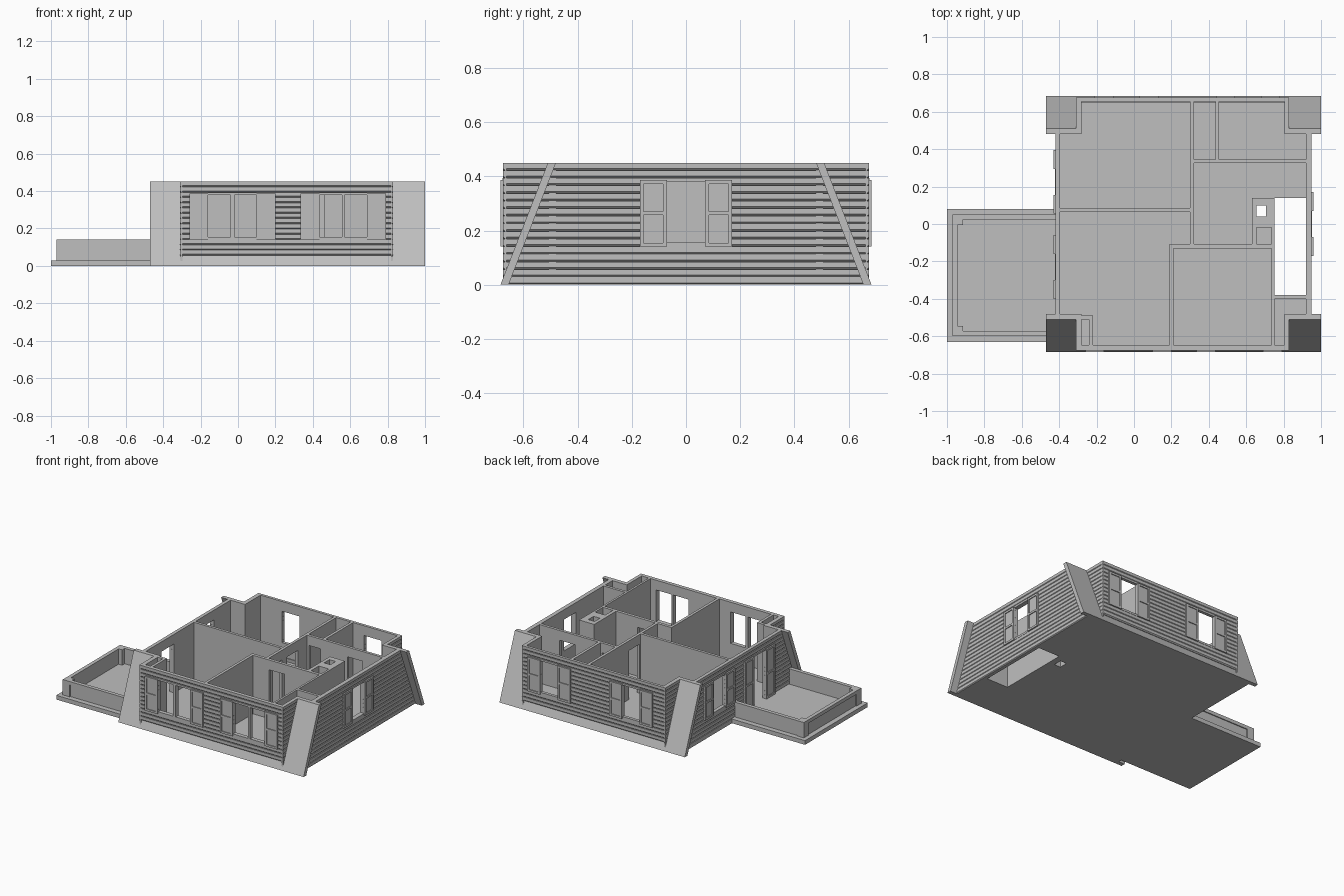
import bpy, bmesh
from mathutils import Vector

cube = bpy.data.objects.get("Cube")
if cube:
    bpy.data.objects.remove(cube, do_unlink=True)

grey = bpy.data.materials.new("plain grey")
grey.use_nodes = True
GREY = (0.52, 0.52, 0.52, 1)
grey.diffuse_color = GREY
grey.node_tree.nodes["Principled BSDF"].inputs["Base Color"].default_value = GREY

H = 0.45                       # wall height
FLOOR = 0.03
COURSE = H / 16                # siding board height
BOARD = 0.012                  # siding thickness
X0, X1, Y1 = -0.42, 0.95, 0.675   # outer wall faces
NX0, NX1 = -0.31, 0.83            # corner notch faces
SLOPE = 0.175 / H


def finish(name, bm):
    bmesh.ops.recalc_face_normals(bm, faces=bm.faces)
    mesh = bpy.data.meshes.new(name)
    bm.to_mesh(mesh)
    bm.free()
    mesh.materials.append(grey)
    obj = bpy.data.objects.new(name, mesh)
    bpy.context.collection.objects.link(obj)
    return obj


def prism(bm, points, vec):
    """Extrude a flat polygon along a vector."""
    lo = [bm.verts.new(p) for p in points]
    hi = [bm.verts.new(Vector(p) + Vector(vec)) for p in points]
    bm.faces.new(lo)
    bm.faces.new(hi)
    n = len(lo)
    for i in range(n):
        bm.faces.new((lo[i], lo[(i + 1) % n], hi[(i + 1) % n], hi[i]))


def box(bm, x0, x1, y0, y1, z0, z1):
    prism(bm, [(x0, y0, z0), (x1, y0, z0), (x1, y1, z0), (x0, y1, z0)], (0, 0, z1 - z0))


def boxes(name, *items):
    bm = bmesh.new()
    for item in items:
        box(bm, *item)
    return finish(name, bm)


def sheet(name, a0, a1, b0, b1, holes, place, vec):
    """Flat rectangle with rectangular holes, given thickness."""
    bm = bmesh.new()
    us = sorted({a0, a1} | {v for h in holes for v in h[:2]})
    vs = sorted({b0, b1} | {v for h in holes for v in h[2:]})
    grid = {(u, v): bm.verts.new(place(u, v)) for u in us for v in vs}
    for u, u2 in zip(us, us[1:]):
        for v, v2 in zip(vs, vs[1:]):
            if any(h[0] <= u < h[1] and h[2] <= v < h[3] for h in holes):
                continue
            bm.faces.new((grid[u, v], grid[u2, v], grid[u2, v2], grid[u, v2]))
    ext = bmesh.ops.extrude_face_region(bm, geom=bm.faces[:])
    new = [g for g in ext["geom"] if isinstance(g, bmesh.types.BMVert)]
    bmesh.ops.translate(bm, verts=new, vec=vec)
    bmesh.ops.delete(bm, geom=[v for v in bm.verts if not v.link_faces], context='VERTS')
    return finish(name, bm)


def wall_x(name, x0, x1, y0, y1, holes=()):
    return sheet(name, x0, x1, 0, H, holes, lambda u, z: (u, y0, z), (0, y1 - y0, 0))


def wall_y(name, x0, x1, y0, y1, holes=()):
    return sheet(name, y0, y1, 0, H, holes, lambda u, z: (x0, u, z), (x1 - x0, 0, 0))


# Outer sides: u runs along the wall, d points outward from its face
SIDES = {
    "front": lambda u, d, z: (u, -Y1 - d, z),
    "back": lambda u, d, z: (u, Y1 + d, z),
    "left": lambda u, d, z: (X1 + d, u, z),
    "right": lambda u, d, z: (X0 - d, u, z),
    "left_notch": lambda u, d, z: (NX1 + d, u, z),
    "right_notch": lambda u, d, z: (NX0 - d, u, z),
}


def block(bm, side, u0, u1, d0, d1, z0, z1):
    f = SIDES[side]
    pts = [Vector(f(u0, d, z)) for d, z in ((d0, z0), (d1, z0), (d1, z1), (d0, z1))]
    prism(bm, pts, Vector(f(u1, 0, 0)) - Vector(f(u0, 0, 0)))


def siding(side, ends, gaps=(), first=0):
    """Rows of bevelled boards, interrupted at openings."""
    bm = bmesh.new()
    f = SIDES[side]
    for i in range(first, 16):
        z = i * COURSE
        a, b = ends(z)
        cuts = [g for g in gaps if z + COURSE > g[2] and z < g[3]]
        stops = [a] + [v for g in sorted(cuts) for v in g[:2]] + [b]
        rows = ((-BOARD, z), (-0.007, z), (0, z + 0.007), (0, z + COURSE), (-BOARD, z + COURSE))
        for u0, u1 in zip(stops[::2], stops[1::2]):
            prism(bm, [f(u0, d, h) for d, h in rows], Vector(f(u1, 0, 0)) - Vector(f(u0, 0, 0)))
    finish(side + "_siding", bm)


def shutter(bm, side, u0, u1, z0, z1):
    rim = 0.014
    mid = z0 + (z1 - z0) * 0.5
    block(bm, side, u0, u1, -0.004, 0.004, z0, z1)
    for a, b in ((u0, u0 + rim), (u1 - rim, u1)):
        block(bm, side, a, b, 0, 0.01, z0, z1)
    for z in (z0, mid - rim / 2, z1 - rim):
        block(bm, side, u0 + rim, u1 - rim, 0, 0.01, z, z + rim)


def window(side, lights, z0=0.155, z1=0.38):
    """Shutters, sill, lintel and mullion around one or two openings."""
    bm = bmesh.new()
    a, b = lights[0][0], lights[-1][1]
    bottom = 5 * COURSE if z0 > 0.1 else z0
    top = 14 * COURSE
    for s0, s1 in ((a - 0.1, a), (b, b + 0.1)):
        shutter(bm, side, s0, s1, bottom, 0.386)
    block(bm, side, a, b, -0.014, 0.002, z1, top)
    if z0 > bottom:
        block(bm, side, a, b, -0.014, 0.002, bottom, z0)
    for l, r in zip(lights, lights[1:]):
        block(bm, side, l[1], r[0], -0.014, 0.002, z0, z1)
    finish(side + "_shutters_and_trim", bm)
    return (a, b, bottom, top), [(l[0], l[1], z0, z1) for l in lights]


# Windows and terrace door
layout = {
    "front": [[(-0.16, -0.04), (-0.02, 0.10)], [(0.435, 0.555), (0.57, 0.69)]],
    "back": [[(-0.11, 0.03)], [(0.54, 0.68)]],
    "left": [[(-0.07, 0.07)]],
    "right": [[(0.155, 0.295)]],
}
gaps, holes = {}, {}
for side, groups in layout.items():
    made = [window(side, g) for g in groups]
    if side == "right":
        made.append(window(side, [(-0.30, -0.16)], FLOOR))
    gaps[side] = [m[0] for m in made]
    holes[side] = [h for m in made for h in m[1]]

# Outer walls and siding
wall_x("front_wall", NX0 + 0.01, NX1 - 0.01, -0.664, -0.648, holes["front"])
wall_x("back_wall", NX0 + 0.01, NX1 - 0.01, 0.655, 0.664, holes["back"])
wall_y("left_wall", 0.92, X1 - 0.011, -0.5, 0.5, holes["left"])
wall_y("right_wall", X0 + 0.011, -0.395, -0.5, 0.5, holes["right"])
for side in ("front", "back"):
    siding(side, lambda z: (NX0, NX1), gaps[side], 2)
for side in ("left", "right"):
    siding(side, lambda z: (SLOPE * z - 0.672, 0.672 - SLOPE * z), gaps[side])
    siding(side + "_notch", lambda z: (-Y1, Y1), [(-0.49, 0.49, -1, 1)])

# Sloping corner slabs, plinth strips and notch walls
for s, end in ((1, "front"), (-1, "back")):
    for x0, x1, z, back, name in ((-0.47, NX0, H, 0.48, "right_corner_slab"),
                                  (NX1, 1.0, H, 0.48, "left_corner_slab"),
                                  (NX0, NX1, 0.055, 0.65, "plinth")):
        bm = bmesh.new()
        profile = ((0.685, 0), (0.685 - SLOPE * z, z), (back, z), (0.655, 0))
        prism(bm, [(x0, -s * y, h) for y, h in profile], (x1 - x0, 0, 0))
        finish(end + "_" + name, bm)
    ya, yb = sorted((-s * 0.48, -s * 0.505))
    yc, yd = sorted((-s * 0.48, -s * 0.664))
    boxes(end + "_notch_walls",
          (X0 + 0.005, -0.28, ya, yb, 0, H), (0.805, X1 - 0.005, ya, yb, 0, H),
          (NX0 + 0.01, -0.28, yc, yd, 0, H), (0.805, NX1 - 0.01, yc, yd, 0, H))

# Floor with stairwell and flue openings
flue = (0.655, 0.705, 0.04, 0.10)
sheet("floor", X0, X1 - 0.005, -0.66, 0.66, [(0.75, 0.92, -0.38, 0.14), flue],
      lambda x, y: (x, y, 0), (0, 0, FLOOR))
sheet("chimney", 0.63, 0.75, -0.11, 0.14, [flue, (0.655, 0.735, -0.11, -0.02)],
      lambda x, y: (x, y, 0), (0, 0, H))

# Inner walls with doorways
DOOR = (FLOOR, 0.38)
wall_x("bedroom_wall", -0.395, 0.30, 0.065, 0.085)
wall_y("hall_side_wall", 0.30, 0.32, -0.11, 0.66, [(-0.06, 0.04, *DOOR), (0.10, 0.22, *DOOR)])
wall_x("hall_front_wall", 0.19, 0.75, -0.13, -0.108, [(0.335, 0.46, *DOOR)])
wall_x("hall_back_wall", 0.32, 0.92, 0.325, 0.345, [(0.335, 0.425, *DOOR), (0.64, 0.76, *DOOR)])
wall_y("store_wall", 0.435, 0.455, 0.345, 0.66)
wall_y("kitchen_right_wall", 0.19, 0.21, -0.655, -0.11)
wall_y("kitchen_left_wall", 0.735, 0.75, -0.655, -0.11)
wall_x("stair_end_wall", 0.75, 0.92, -0.40, -0.38)
boxes("closet_walls", (-0.30, -0.22, -0.51, -0.49, 0, H), (-0.24, -0.22, -0.65, -0.49, 0, H))

# Terrace: slab, corner posts, recessed panels and coping
boxes("terrace_slab", (-1.0, X0, -0.63, 0.08, 0, FLOOR))
T0, TY0, TY1 = -0.97, -0.60, 0.05
boxes("terrace_posts", *[(T0, T0 + 0.055, y, y + 0.055, FLOOR, 0.14) for y in (TY0, TY1 - 0.055)])
for name, inset, z0, z1 in (("terrace_panels", 0.007, FLOOR, 0.115), ("terrace_coping", 0, 0.115, 0.14)):
    boxes(name,
          (T0 + inset, T0 + 0.027, TY0 + inset, TY1 - inset, z0, z1),
          (T0 + inset, X0, TY0 + inset, TY0 + 0.027, z0, z1),
          (T0 + inset, X0, TY1 - 0.027, TY1 - inset, z0, z1))
